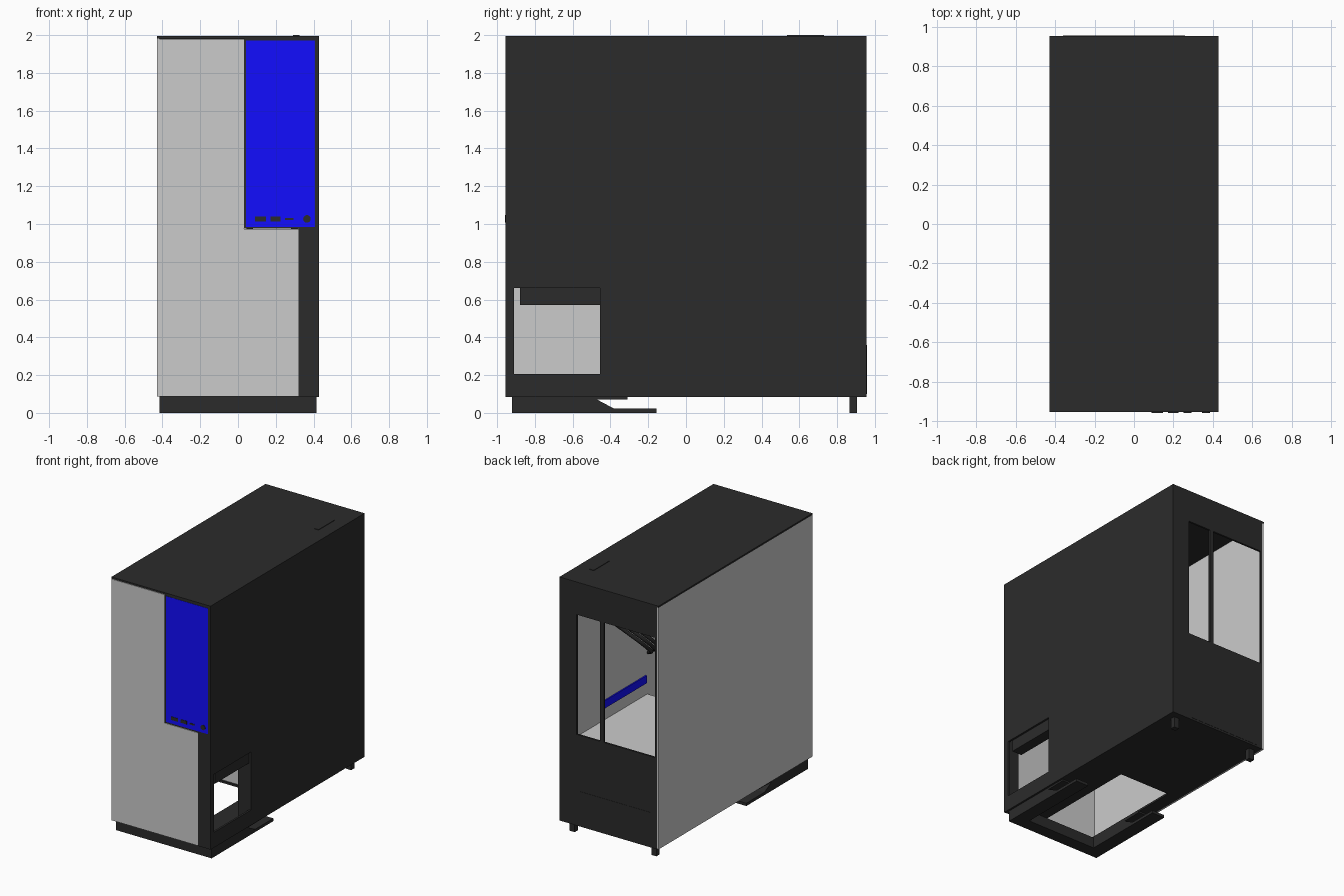
import bpy, bmesh
from mathutils import Vector

if "Cube" in bpy.data.objects:
    bpy.data.objects.remove(bpy.data.objects["Cube"])


def material(name, rgb):
    m = bpy.data.materials.new(name)
    m.diffuse_color = (*rgb, 1)
    m.use_nodes = True
    m.node_tree.nodes["Principled BSDF"].inputs["Base Color"].default_value = m.diffuse_color
    return m


DARK = material("black_metal", (0.024, 0.024, 0.024))
BLUE = material("blue_paint", (0.006, 0.004, 1.0))


def place(axis, u, v, w):
    """Map profile coordinates u, v and depth w into space."""
    return {"x": (w, u, v), "y": (u, w, v), "z": (u, v, w)}[axis]


def finish(name, bm, mat):
    bmesh.ops.recalc_face_normals(bm, faces=bm.faces)
    me = bpy.data.meshes.new(name)
    bm.to_mesh(me)
    bm.free()
    ob = bpy.data.objects.new(name, me)
    bpy.context.collection.objects.link(ob)
    if mat:
        me.materials.append(mat)
    return ob


def extrude(bm, faces, axis, depth):
    res = bmesh.ops.extrude_face_region(bm, geom=faces)
    verts = [g for g in res["geom"] if isinstance(g, bmesh.types.BMVert)]
    bmesh.ops.translate(bm, vec=Vector(place(axis, 0, 0, depth)), verts=verts)


def prism(name, axis, profile, w0, w1, mat=None):
    bm = bmesh.new()
    face = bm.faces.new([bm.verts.new(place(axis, u, v, w0)) for u, v in profile])
    extrude(bm, [face], axis, w1 - w0)
    return finish(name, bm, mat)


def rect(u0, u1, v0, v1):
    return [(u0, v0), (u1, v0), (u1, v1), (u0, v1)]


def box(name, x0, x1, y0, y1, z0, z1, mat=None):
    return prism(name, "z", rect(x0, x1, y0, y1), z0, z1, mat)


def frame(name, axis, outer, hole, w0, w1, mat=None):
    """Flat plate with one rectangular opening."""
    bm = bmesh.new()
    o, h = ([bm.verts.new(place(axis, u, v, w0)) for u, v in rect(*r)] for r in (outer, hole))
    faces = [bm.faces.new((o[i], o[(i + 1) % 4], h[(i + 1) % 4], h[i])) for i in range(4)]
    extrude(bm, faces, axis, w1 - w0)
    return finish(name, bm, mat)


# Outer shell
box("top_panel", -0.43, 0.43, -0.955, 0.955, 1.983, 1.996, DARK)
box("top_latch", 0.29, 0.325, 0.535, 0.73, 1.99, 2.0, DARK)
frame("right_panel", "x", (-0.955, 0.955, 0.085, 1.983), (-0.91, -0.455, 0.205, 0.66), 0.415, 0.43, DARK)
frame("bottom_panel", "z", (-0.415, 0.415, -0.94, 0.94), (-0.31, 0.135, -0.91, 0.015), 0.085, 0.1, DARK)
frame("back_panel", "y", (-0.415, 0.415, 0.085, 1.983), (-0.40, 0.28, 0.80, 1.74), 0.94, 0.955, DARK)
box("back_divider", 0.045, 0.08, 0.94, 0.955, 0.80, 1.74, DARK)
box("power_supply_plate", -0.36, 0.26, 0.95, 0.957, 0.10, 0.36, DARK)

# Glass
box("left_glass", -0.43, -0.415, -0.953, 0.953, 0.087, 1.983)
prism("front_glass", "y", [(-0.43, 0.087), (0.32, 0.087), (0.32, 0.973), (0.032, 0.973),
                           (0.032, 1.98), (-0.43, 1.98)], -0.955, -0.94)

# Front post, coloured panel and its surround
box("front_post", 0.32, 0.415, -0.953, -0.925, 0.085, 0.975, DARK)
frame("blue_panel_surround", "y", (0.033, 0.415, 0.975, 1.983), (0.042, 0.408, 0.985, 1.972), -0.953, -0.925, DARK)
box("blue_panel", 0.042, 0.408, -0.955, -0.93, 0.985, 1.972, BLUE)

# Ports and power button
for i, (x0, x1, h) in enumerate([(0.09, 0.148, 0.013), (0.172, 0.225, 0.013), (0.25, 0.293, 0.006)]):
    box(f"front_port_{i + 1}", x0, x1, -0.958, -0.945, 1.027 - h, 1.027 + h, DARK)
bpy.ops.mesh.primitive_cylinder_add(vertices=24, radius=0.02, depth=0.014,
                                    location=(0.365, -0.952, 1.027), rotation=(1.5708, 0, 0))
button = bpy.context.object
button.name = "power_button"
button.data.materials.append(DARK)
bpy.ops.object.shade_smooth_by_angle()

# Side vent bay behind the window
box("vent_back_wall", 0.32, 0.42, -0.455, -0.445, 0.1, 0.66, DARK)
box("vent_upper_block", 0.33, 0.415, -0.88, -0.455, 0.57, 0.66, DARK)

# U-shaped front foot
arm = [(-0.92, 0), (-0.155, 0), (-0.155, 0.022), (-0.38, 0.022), (-0.47, 0.07),
       (-0.31, 0.072), (-0.31, 0.085), (-0.92, 0.085)]
for side, s in (("left", -1), ("right", 1)):
    prism(f"{side}_foot_arm", "x", arm, s * 0.305, s * 0.415, DARK)
    box(f"{side}_rear_foot", s * 0.355 - 0.022, s * 0.355 + 0.022, 0.865, 0.905, 0, 0.09, DARK)
box("front_foot_bar", -0.305, 0.305, -0.92, -0.82, 0, 0.085, DARK)

# Interior tray, shroud and accent stripe
prism("inner_tray", "x", [(-0.445, 0.1), (0.94, 0.1), (0.94, 1.98), (-0.92, 1.98),
                          (-0.92, 0.67), (-0.445, 0.67)], 0.315, 0.33)
box("shroud_top", -0.405, 0.315, 0.03, 0.94, 0.74, 0.755)
box("shroud_front", -0.405, 0.315, 0.03, 0.045, 0.1, 0.74)
box("accent_stripe", 0.305, 0.315, 0.05, 0.58, 0.85, 0.91, BLUE)

# Cables
for i in range(3):
    cu = bpy.data.curves.new(f"cable_{i + 1}", "CURVE")
    cu.dimensions = "3D"
    cu.bevel_depth = 0.014
    cu.bevel_resolution = 2
    sp = cu.splines.new("BEZIER")
    sp.bezier_points.add(2)
    dy = i * 0.05
    for p, co in zip(sp.bezier_points, [(0.31, 0.42 - dy, 1.45), (0.17, 0.22 - dy, 1.22), (0.31, 0.02 - dy, 1.08)]):
        p.co = co
        p.handle_left_type = p.handle_right_type = "AUTO"
    cu.materials.append(DARK)
    bpy.context.collection.objects.link(bpy.data.objects.new(cu.name, cu))
